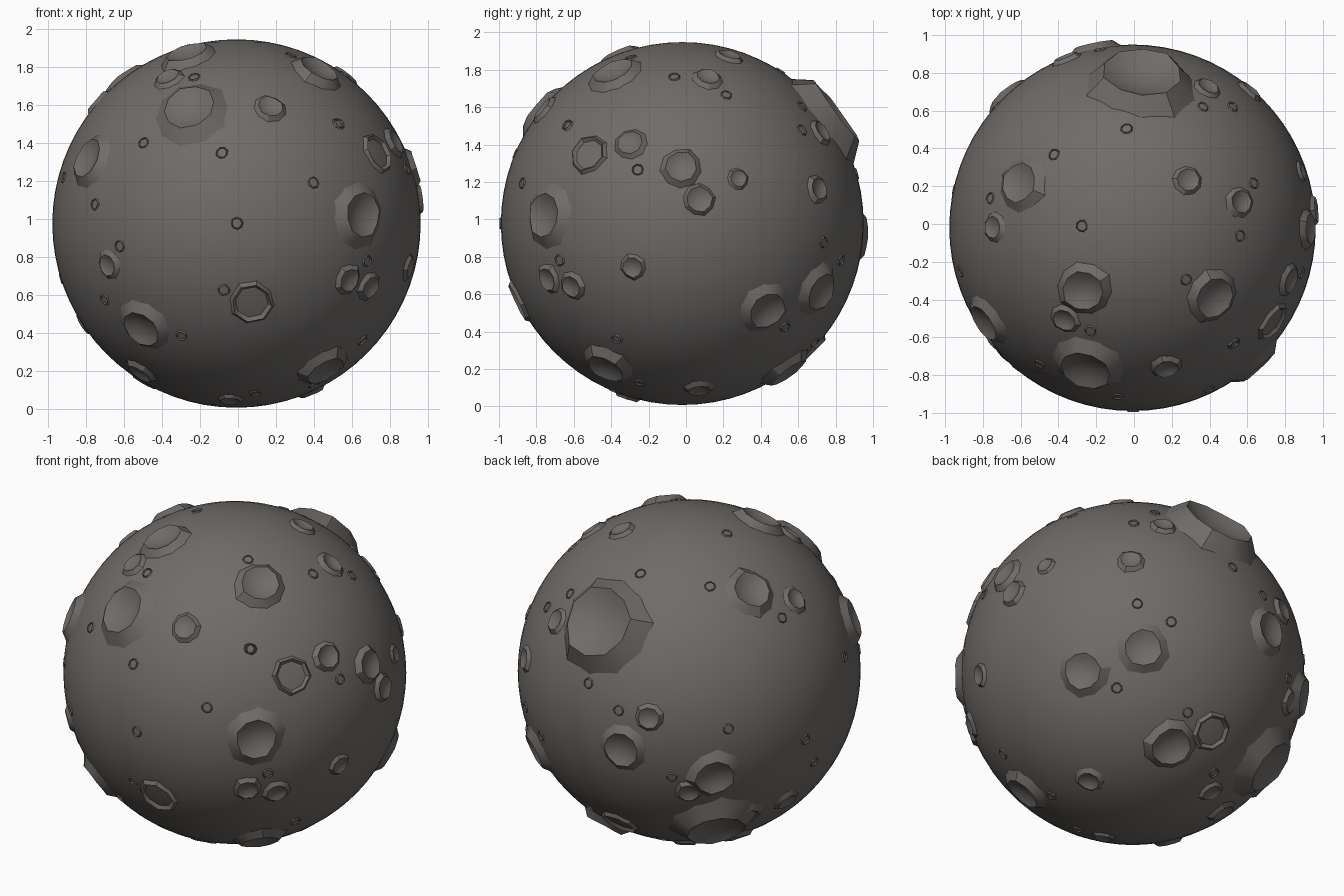
import bpy, bmesh, math, random
from mathutils import Vector as V

if "Cube" in bpy.data.objects:
    bpy.data.objects.remove(bpy.data.objects["Cube"])

random.seed(4)
C, R = V((-0.008, -0.02, 0.978)), 0.97


# A view = right, up and toward-viewer axes plus the image position of the globe centre
def view(az, el, tilted=False):
    a, e = math.radians(az), math.radians(el)
    right = V((-math.sin(a), math.cos(a), 0))
    toward = V((math.cos(a) * math.cos(e), math.sin(a) * math.cos(e), math.sin(e)))
    up = toward.cross(right)
    return right, up, toward, 0 if tilted else C.dot(right), 0 if tilted else C.dot(up)


FRONT, RIGHT, TOP = view(-90, 0), view(0, 0), view(-90, 90)
BACK_LEFT, BACK_RIGHT = view(125.5, 24, True), view(53, -30, True)


def direction(vw, u, v, radius):
    right, up, toward, u0, v0 = vw
    u, v = u - u0, v - v0
    w = math.sqrt(max(radius ** 2 - u * u - v * v, 0.0))
    return (right * u + up * v + toward * w).normalized()


# One crater: a lathed rim with sloping skirt and a shallow bowl sitting on the globe
def crater(bm, vw, u, v, ri, ro, kind="bowl", sides=10):
    rise = {"bowl": 0.26 * ri, "ring": 0.012, "pit": 0.006}[kind]
    n = direction(vw, u, v, R + rise)
    q = n.to_track_quat('Z', 'Y')
    base = math.sqrt(R * R - ro * ro)
    if kind == "bowl":
        prof = [(ro, base - 0.006), (ri, R + rise), (ri * 0.78, R + rise * 0.55),
                (ri * 0.45, R + rise * 0.16), (ri * 0.2, R)]
    else:
        prof = [(ro, base - 0.006), (ri, R + rise), (ri * 0.82, R - 0.006)]
    turn = random.random() * 6.28
    jit = [random.uniform(0.94, 1.06) for _ in range(sides)]
    rings = []
    for k, (r, z) in enumerate(prof):
        ring = []
        for i in range(sides):
            a = turn + math.tau * i / sides
            j = jit[i] if k < 2 else (jit[i] + 1) / 2
            lift = (jit[i] - 1) * rise * 1.5 if k == 1 else 0
            ring.append(bm.verts.new(C + q @ V((r * j * math.cos(a), r * j * math.sin(a), z + lift))))
        rings.append(ring)
    for a, b in zip(rings, rings[1:]):
        for i in range(sides):
            k = (i + 1) % sides
            bm.faces.new((a[i], a[k], b[k], b[i]))
    bm.faces.new(rings[-1])


def finish(ob, angle):
    bpy.ops.object.select_all(action='DESELECT')
    ob.select_set(True)
    bpy.context.view_layer.objects.active = ob
    bpy.ops.object.shade_smooth_by_angle(angle=math.radians(angle))
    ob.data.materials.append(rock)


def build(name, groups, kind, sides, size=()):
    bm = bmesh.new()
    for vw, items in groups:
        for it in items:
            crater(bm, vw, *it, *size, kind=kind, sides=sides)
    me = bpy.data.meshes.new(name)
    bm.to_mesh(me)
    bm.free()
    ob = bpy.data.objects.new(name, me)
    bpy.context.collection.objects.link(ob)
    finish(ob, 32)


rock = bpy.data.materials.new("rock")
rock.diffuse_color = (0.16, 0.148, 0.138, 1)
rock.use_nodes = True
rock.node_tree.nodes["Principled BSDF"].inputs["Base Color"].default_value = rock.diffuse_color

# Globe
bpy.ops.mesh.primitive_uv_sphere_add(segments=72, ring_count=36, radius=R, location=C)
globe = bpy.context.object
globe.name = "globe"
finish(globe, 30)

# Large craters: u, v, rim radius, skirt radius
build("large_craters", [
    (FRONT, [(-.26, 1.595, .14, .215), (-.795, 1.326, .108, .16), (.66, 1.026, .116, .182),
             (-.51, .42, .105, .16), (.46, .2, .108, .16)]),
    (RIGHT, [(.436, .513, .105, .158), (.725, .61, .105, .16)]),
    (TOP, [(.045, .802, .205, .29), (-.27, -.355, .112, .16), (.43, -.39, .112, .16),
           (-.61, .217, .108, .16)]),
    (BACK_LEFT, [(-.395, -.43, .105, .155), (.136, -.593, .11, .165)]),
    (BACK_RIGHT, [(.775, -.514, .165, .26), (.19, -.41, .11, .155)]),
], "bowl", 10)

# Medium craters
build("medium_craters", [
    (FRONT, [(.17, 1.595, .066, .093), (.59, .68, .062, .09), (.70, .64, .06, .088),
             (-.69, .757, .057, .086), (-.52, .185, .07, .1), (-.04, .04, .055, .075)]),
    (RIGHT, [(-.286, .743, .055, .077), (-.30, 1.41, .068, .097), (-.024, 1.283, .083, .115),
             (.072, 1.107, .068, .09), (.28, 1.219, .046, .065), (.714, 1.166, .06, .088),
             (.07, .082, .06, .09)]),
    (TOP, [(-.37, -.51, .062, .09), (-.75, -.016, .06, .09), (.288, .233, .062, .088),
           (.57, .12, .062, .092), (.394, .73, .06, .085)]),
    (BACK_LEFT, [(-.237, -.254, .063, .09), (-.011, -.68, .06, .085), (.55, -.74, .06, .09)]),
    (BACK_RIGHT, [(.44, -.667, .057, .082), (.52, -.78, .07, .1), (.80, -.54, .07, .11)]),
], "bowl", 9)

# Flat-floored ring craters
build("ring_craters", [
    (FRONT, [(.074, .558, .105, .125)]),
    (RIGHT, [(-.527, 1.353, .1, .118)]),
    (BACK_RIGHT, [(.424, -.322, .1, .12)]),
], "ring", 8)

# Tiny pits, all one size
build("tiny_pits", [
    (FRONT, [(-.5, 1.405), (-.085, 1.353), (.4, 1.195), (-.006, .98), (.537, 1.505), (-.232, 1.753),
             (-.758, 1.08), (-.626, .858), (-.705, .574), (-.074, .626), (-.3, .384), (.684, .78),
             (.658, .358), (.09, .08)]),
    (RIGHT, [(-.64, 1.508), (-.26, 1.267), (.74, .877), (-.37, .358), (.532, .422), (-.25, .123)]),
    (TOP, [(-.04, .508), (-.426, .37), (-.278, -.01), (.565, -.063), (.638, .217), (.526, .624),
           (.368, .624), (.278, -.296), (-.765, .138)]),
    (BACK_LEFT, [(-.58, -.056), (-.41, -.21), (.215, -.316), (.655, -.384), (-.107, -.593),
                 (.706, -.514), (.88, .085)]),
    (BACK_RIGHT, [(.17, .3), (.277, -.215), (.446, -.554)]),
], "pit", 8, (.028, .036))
